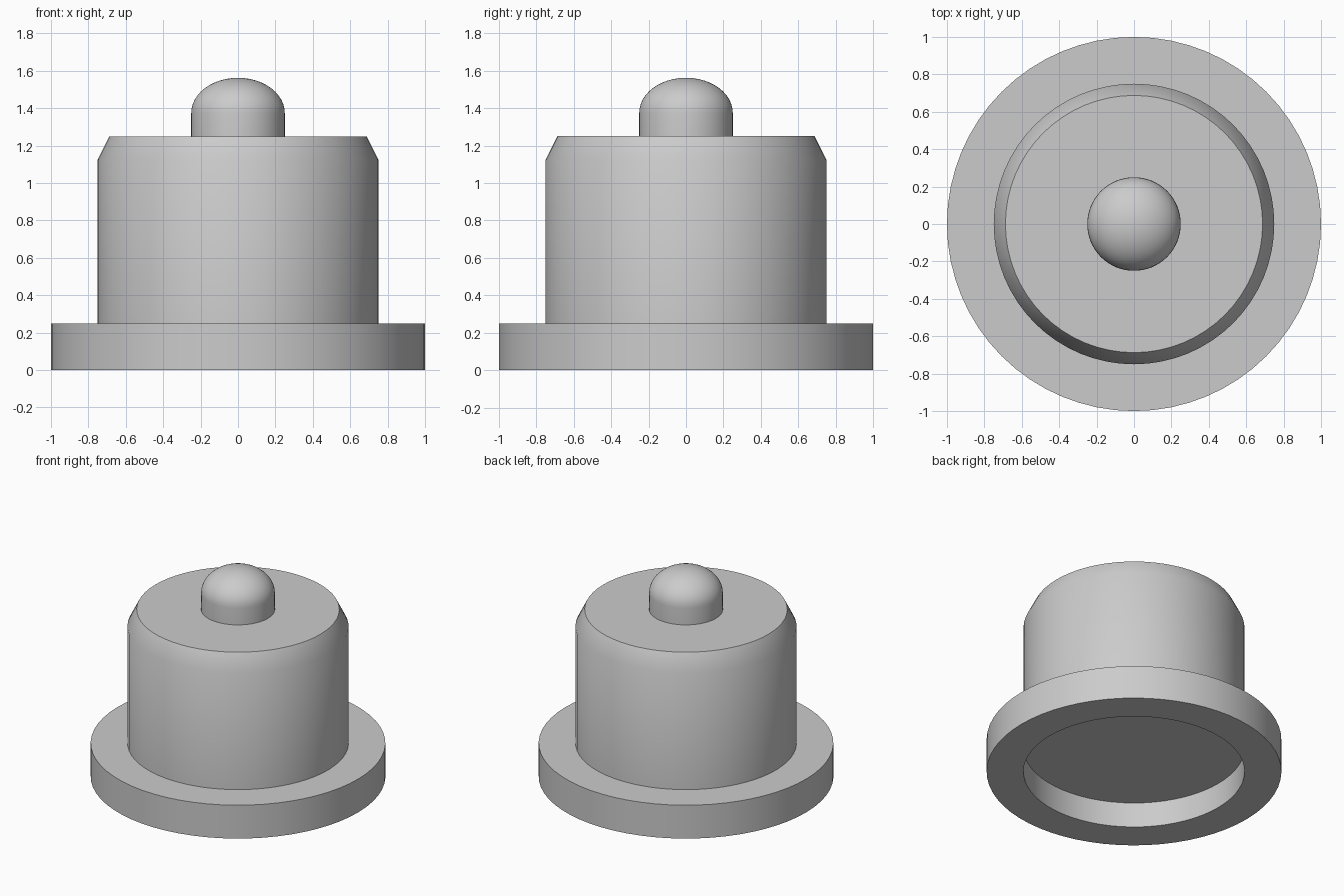
import bpy, bmesh
from math import sin, cos, pi, radians

SEGMENTS = 64

cube = bpy.data.objects.get("Cube")
if cube:
    bpy.data.objects.remove(cube, do_unlink=True)

# Single plain grey for every part
grey = bpy.data.materials.new("plain_grey")
grey.use_nodes = True
colour = (0.6, 0.6, 0.6, 1)
grey.diffuse_color = colour
grey.node_tree.nodes["Principled BSDF"].inputs["Base Color"].default_value = colour


def lathe(name, profile, closed=False):
    """Revolve a (radius, height) profile around the z axis."""
    bm = bmesh.new()
    verts = [bm.verts.new((r, 0, z)) for r, z in profile]
    pairs = list(zip(verts, verts[1:]))
    if closed:
        pairs.append((verts[-1], verts[0]))
    edges = [bm.edges.new(p) for p in pairs]
    bmesh.ops.spin(bm, geom=verts + edges, axis=(0, 0, 1), cent=(0, 0, 0),
                   angle=2 * pi, steps=SEGMENTS)
    bmesh.ops.remove_doubles(bm, verts=bm.verts, dist=1e-4)
    bmesh.ops.recalc_face_normals(bm, faces=bm.faces)
    mesh = bpy.data.meshes.new(name)
    bm.to_mesh(mesh)
    bm.free()
    mesh.materials.append(grey)
    obj = bpy.data.objects.new(name, mesh)
    bpy.context.collection.objects.link(obj)
    bpy.ops.object.select_all(action='DESELECT')
    obj.select_set(True)
    bpy.context.view_layer.objects.active = obj
    bpy.ops.object.shade_smooth_by_angle(angle=radians(30))
    return obj


# Base flange: a ring whose open middle forms the underside recess
lathe("base_flange", [(0.75, 0), (1, 0), (1, 0.25), (0.75, 0.25)], closed=True)

# Main drum with chamfered top; its floor is the recess ceiling
lathe("main_body", [(0, 0.1875), (0.75, 0.1875), (0.75, 1.125),
                    (0.6875, 1.25), (0, 1.25)])

# Top button: short cylinder with a flattened dome
dome = [(0.25 * cos(i * pi / 24), 1.375 + 0.1875 * sin(i * pi / 24))
        for i in range(12)]
lathe("top_button", [(0, 1.24), (0.25, 1.24)] + dome + [(0, 1.5625)])
